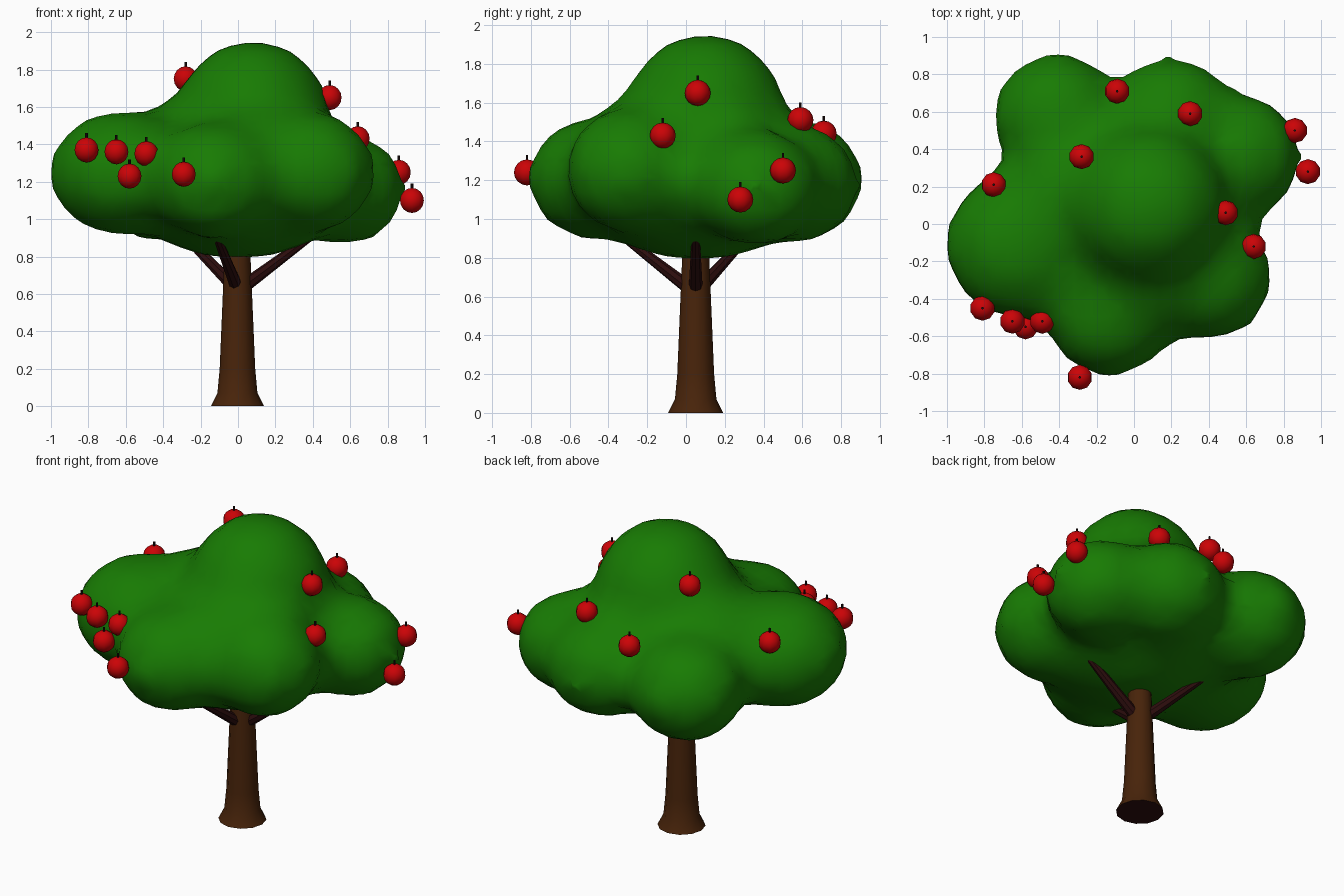
import bpy, bmesh, math
from mathutils import Vector, Matrix

if "Cube" in bpy.data.objects:
    bpy.data.objects.remove(bpy.data.objects["Cube"])


def material(name, rgb):
    m = bpy.data.materials.new(name)
    m.diffuse_color = (*rgb, 1)
    m.use_nodes = True
    m.node_tree.nodes["Principled BSDF"].inputs["Base Color"].default_value = m.diffuse_color
    return m


LEAF = material("leaf green", (0.009, 0.2, 0.001))
BARK = material("bark brown", (0.064, 0.017, 0.003))
BRANCH = material("dark branch brown", (0.026, 0.004, 0.004))
RED = material("apple red", (0.60, 0.001, 0.002))
STEM = material("stem brown", (0.012, 0.004, 0.004))


def finish(name, bm, mats, smooth=True, angle=None):
    me = bpy.data.meshes.new(name)
    bm.to_mesh(me)
    bm.free()
    ob = bpy.data.objects.new(name, me)
    bpy.context.collection.objects.link(ob)
    for m in mats:
        me.materials.append(m)
    for p in me.polygons:
        p.use_smooth = smooth
    if angle:
        bpy.context.view_layer.objects.active = ob
        ob.select_set(True)
        bpy.ops.object.shade_smooth_by_angle(angle=math.radians(angle))
        ob.select_set(False)
    return ob


def lathe(bm, profile, sides, centre):
    """Closed tube through (radius, height) rings."""
    rings = []
    for r, z in profile:
        rings.append([bm.verts.new((centre[0] + r * math.cos(2 * math.pi * i / sides),
                                    centre[1] + r * math.sin(2 * math.pi * i / sides), z))
                      for i in range(sides)])
    for a, b in zip(rings, rings[1:]):
        for i in range(sides):
            j = (i + 1) % sides
            bm.faces.new((a[i], a[j], b[j], b[i]))
    bm.faces.new(rings[0][::-1])
    bm.faces.new(rings[-1])


# Trunk with a flared foot and dark cut ends
bm = bmesh.new()
lathe(bm, [(0.142, 0), (0.107, 0.07), (0.095, 0.2), (0.074, 0.7), (0.065, 0.92)], 12, (-0.003, 0.05))
bm.normal_update()
for f in bm.faces:
    f.material_index = 1 if abs(f.normal.z) > 0.9 else 0
finish("trunk", bm, [BARK, BRANCH], angle=40)

# Three branches spread around the trunk
for k, deg in enumerate((0, 137, 253)):
    a = math.radians(deg)
    out = Vector((math.cos(a), math.sin(a), 0))
    start = Vector((0, 0.05, 0.64)) + out * 0.03
    end = Vector((0, 0.05, 0.90)) + out * 0.38
    d = end - start
    bm = bmesh.new()
    rot = d.to_track_quat('Z', 'Y').to_matrix().to_4x4()
    bmesh.ops.create_cone(bm, cap_ends=True, segments=8, radius1=0.036, radius2=0.022,
                          depth=d.length, matrix=Matrix.Translation((start + end) / 2) @ rot)
    finish("branch_%d" % (k + 1), bm, [BRANCH], angle=40)

# Canopy: overlapping blobs fused into one soft mass (x, y, z, radius, half height)
BLOBS = [
    (0.08, 0.10, 1.53, 0.425, 0.44),    # crown
    (0.00, 0.06, 1.11, 0.58, 0.325),    # wide underside
    (0.02, 0.08, 1.32, 0.55, 0.34),     # shoulders
    (-0.61, -0.11, 1.245, 0.41, 0.345), # left
    (-0.41, 0.57, 1.20, 0.355, 0.33),   # back left
    (0.20, 0.55, 1.18, 0.355, 0.315),   # back right
    (0.56, 0.36, 1.16, 0.345, 0.31),    # right
    (0.40, -0.29, 1.25, 0.345, 0.33),   # front right
    (-0.13, -0.47, 1.21, 0.355, 0.325), # front
    (-0.30, 0.15, 1.32, 0.37, 0.31),    # left shoulder
    (0.12, -0.22, 1.32, 0.36, 0.31),    # front shoulder
]
bm = bmesh.new()
for x, y, z, r, h in BLOBS:
    bmesh.ops.create_icosphere(bm, subdivisions=3, radius=1,
                               matrix=Matrix.Translation((x, y, z)) @ Matrix.Diagonal((r, r, h, 1)))
canopy = finish("canopy", bm, [LEAF])
rm = canopy.modifiers.new("fuse", 'REMESH')
rm.mode = 'VOXEL'
rm.voxel_size = 0.09
rm.use_smooth_shade = True
sm = canopy.modifiers.new("soften", 'SMOOTH')
sm.factor = 0.5
sm.iterations = 6

# Apples with stems
APPLES = [
    (-0.81, -0.45, 1.37), (-0.65, -0.52, 1.36), (-0.49, -0.52, 1.35), (-0.58, -0.55, 1.23),
    (-0.29, -0.82, 1.24), (0.49, 0.06, 1.65), (0.64, -0.12, 1.43), (0.86, 0.50, 1.25),
    (0.93, 0.28, 1.10), (-0.28, 0.36, 1.75), (0.30, 0.59, 1.51), (-0.09, 0.71, 1.44),
    (-0.75, 0.21, 1.45),
]
for n, (x, y, z) in enumerate(APPLES, 1):
    bm = bmesh.new()
    bmesh.ops.create_uvsphere(bm, u_segments=10, v_segments=8, radius=0.067,
                              matrix=Matrix.Translation((x, y, z)))
    finish("apple_%d" % n, bm, [RED])
    bm = bmesh.new()
    lathe(bm, [(0.007, z + 0.055), (0.007, z + 0.09)], 6, (x, y))
    finish("apple_stem_%d" % n, bm, [STEM], smooth=False)
